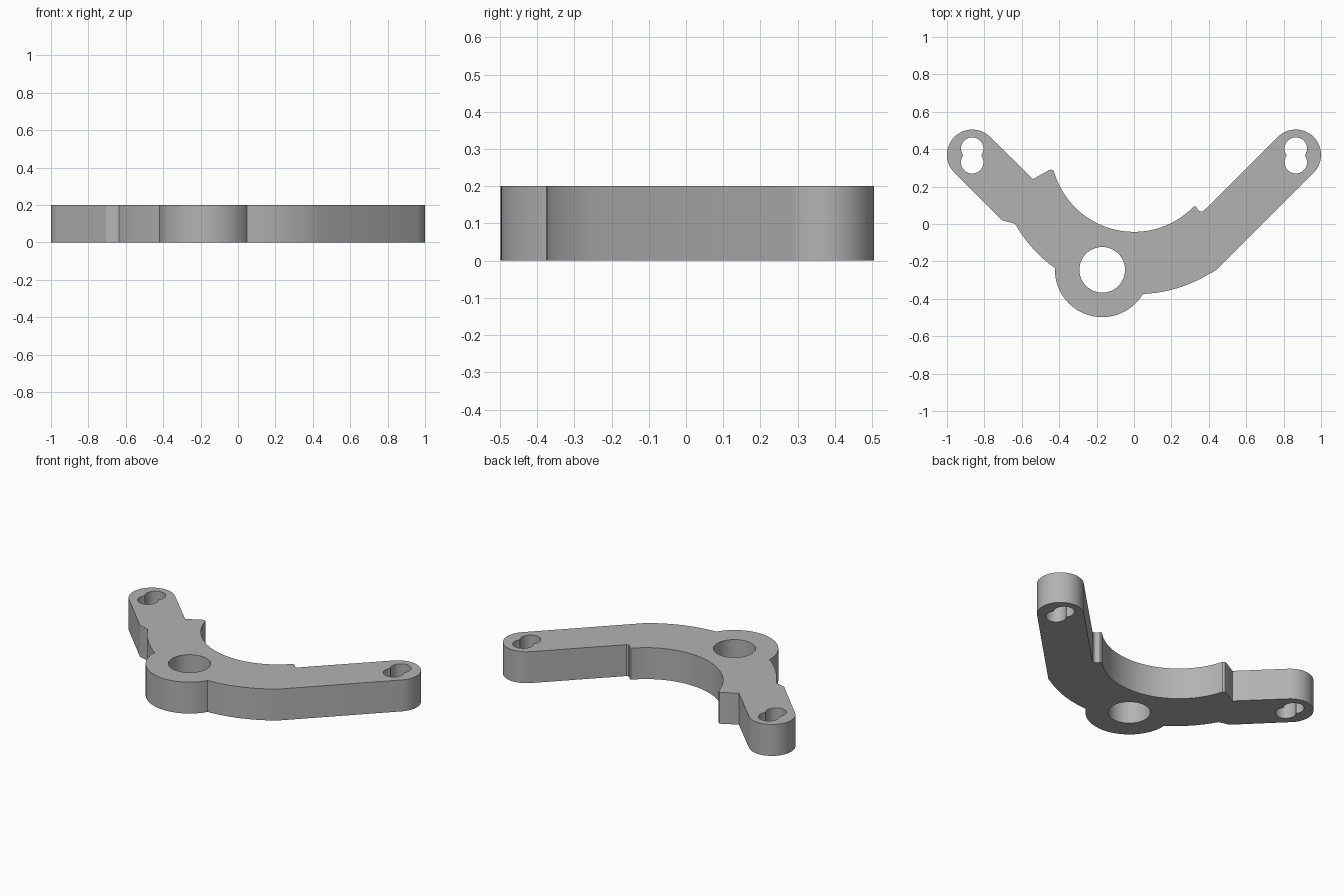
import bpy, bmesh
from math import cos, sin, radians, ceil

cube = bpy.data.objects.get("Cube")
if cube:
    bpy.data.objects.remove(cube)

THICKNESS = 0.2


def arc(cx, cy, r, start, end, step=5):
    """Points along an arc, angles in degrees."""
    n = max(2, ceil(abs(end - start) / step))
    angles = [radians(start + (end - start) * i / n) for i in range(n + 1)]
    return [(cx + r * cos(a), cy + r * sin(a)) for a in angles]


def circle(cx, cy, r):
    return arc(cx, cy, r, 0, 360)[:-1]


def keyhole(cx):
    """Two overlapping round holes, merged into one slot."""
    return arc(cx, 0.403, 0.06, -37, 217) + arc(cx, 0.33, 0.06, 143, 397)


# Outer outline, clockwise from the left arm's end
outline = (
    arc(-0.865, 0.37, 0.135, 225, 45)              # left arm end
    + [(-0.54, 0.24), (-0.455, 0.288), (-0.44, 0.292)]  # large stop
    + arc(0, 0.403, 0.445, 195.5, 313, 3)          # inner curve
    + [(0.32, 0.094), (0.332, 0.092), (0.345, 0.072), (0.357, 0.066), (0.37, 0.068)]
    + arc(0.865, 0.37, 0.135, 135, -45)            # right arm end
    + [(0.437, -0.248)]
    + arc(0.015, 0.37, 0.745, 297.5, 272.5, 3)     # outer curve, right
    + arc(-0.17, -0.245, 0.253, -32, -180)         # hub
    + arc(0.015, 0.37, 0.748, 234.5, 209.6, 3)     # outer curve, left
    + [(-0.705, 0.02)]
)
hub_hole = circle(-0.17, -0.245, 0.122)

# Fill the profile around its holes and extrude it
bm = bmesh.new()
for loop in (outline, hub_hole, keyhole(-0.865), keyhole(0.865)):
    verts = [bm.verts.new((x, y, 0)) for x, y in loop]
    for i, v in enumerate(verts):
        bm.edges.new((v, verts[i - 1]))
bmesh.ops.remove_doubles(bm, verts=bm.verts, dist=0.002)
bmesh.ops.triangle_fill(bm, edges=bm.edges[:], use_beauty=True, normal=(0, 0, 1))
result = bmesh.ops.extrude_face_region(bm, geom=bm.faces[:], use_keep_orig=True)
top = [g for g in result["geom"] if isinstance(g, bmesh.types.BMVert)]
bmesh.ops.translate(bm, verts=top, vec=(0, 0, THICKNESS))
bmesh.ops.recalc_face_normals(bm, faces=bm.faces[:])

mesh = bpy.data.meshes.new("bracket_plate")
bm.to_mesh(mesh)
bm.free()
plate = bpy.data.objects.new("bracket_plate", mesh)
bpy.context.collection.objects.link(plate)

# Plain grey material
grey = bpy.data.materials.new("plain_grey")
grey.use_nodes = True
colour = (0.45, 0.45, 0.45, 1)
grey.diffuse_color = colour
grey.node_tree.nodes["Principled BSDF"].inputs["Base Color"].default_value = colour
mesh.materials.append(grey)

# Smooth curved walls, sharp rims
bpy.ops.object.select_all(action="DESELECT")
plate.select_set(True)
bpy.context.view_layer.objects.active = plate
bpy.ops.object.shade_smooth_by_angle(angle=radians(20))
